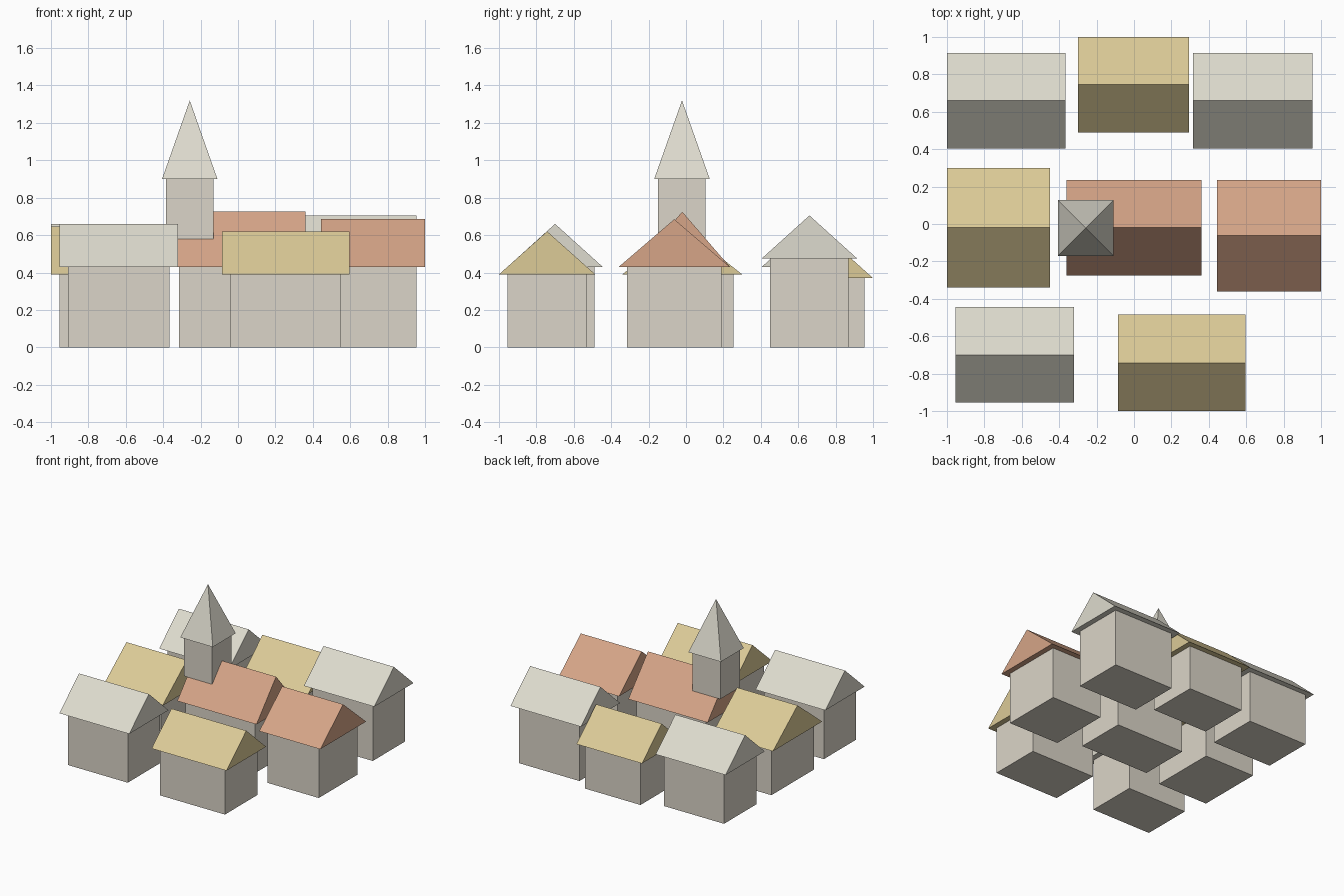
import bpy
import bmesh

cube = bpy.data.objects.get("Cube")
if cube:
    bpy.data.objects.remove(cube, do_unlink=True)


def make_material(name, rgb):
    mat = bpy.data.materials.new(name)
    mat.use_nodes = True
    mat.diffuse_color = (*rgb, 1)
    mat.node_tree.nodes["Principled BSDF"].inputs["Base Color"].default_value = (*rgb, 1)
    return mat


STONE = make_material("wall stone", (0.71, 0.665, 0.58))
GREY = make_material("pale grey roof", (0.73, 0.71, 0.62))
YELLOW = make_material("straw yellow roof", (0.715, 0.595, 0.31))
RED = make_material("clay red roof", (0.67, 0.375, 0.245))


def block(name, x0, x1, y0, y1, z0, z1, mat, top=(1, 1)):
    """Box whose top face is scaled by top; zero collapses it to a ridge or a point."""
    bm = bmesh.new()
    bmesh.ops.create_cube(bm, size=1)
    for v in bm.verts:
        sx, sy = top if v.co.z > 0 else (1, 1)
        v.co = ((x0 + x1) / 2 + v.co.x * sx * (x1 - x0),
                (y0 + y1) / 2 + v.co.y * sy * (y1 - y0),
                z1 if v.co.z > 0 else z0)
    bmesh.ops.remove_doubles(bm, verts=bm.verts, dist=0.0001)
    bmesh.ops.recalc_face_normals(bm, faces=bm.faces)
    mesh = bpy.data.meshes.new(name)
    bm.to_mesh(mesh)
    bm.free()
    mesh.materials.append(mat)
    obj = bpy.data.objects.new(name, mesh)
    bpy.context.collection.objects.link(obj)
    return obj


EAVE = 0.045


def house(name, x0, x1, y0, y1, eave, ridge, mat):
    """Box walls under a gabled roof with its ridge along x; sizes are the roof's."""
    block(name + "_walls", x0 + EAVE, x1 - EAVE, y0 + EAVE, y1 - EAVE, 0, eave, STONE)
    block(name + "_roof", x0, x1, y0, y1, eave, ridge, mat, top=(1, 0))


# Back row
house("back_left_house", -1.0, -0.365, 0.405, 0.915, 0.43, 0.66, GREY)
house("back_middle_house", -0.3, 0.295, 0.49, 1.0, 0.37, 0.6, YELLOW)
house("back_right_house", 0.315, 0.955, 0.405, 0.915, 0.475, 0.705, GREY)
# Middle row
house("left_house", -1.0, -0.45, -0.34, 0.3, 0.39, 0.645, YELLOW)
house("church_nave", -0.36, 0.36, -0.275, 0.235, 0.43, 0.725, RED)
house("right_house", 0.445, 1.0, -0.36, 0.235, 0.43, 0.685, RED)
# Front row
house("front_left_house", -0.955, -0.32, -0.955, -0.445, 0.43, 0.66, GREY)
house("front_right_house", -0.085, 0.595, -1.0, -0.485, 0.39, 0.62, YELLOW)

# Church tower and spire
block("church_tower", -0.385, -0.132, -0.149, 0.105, 0.58, 0.9, STONE)
block("church_spire", -0.406, -0.11, -0.17, 0.127, 0.9, 1.32, GREY, top=(0, 0))
